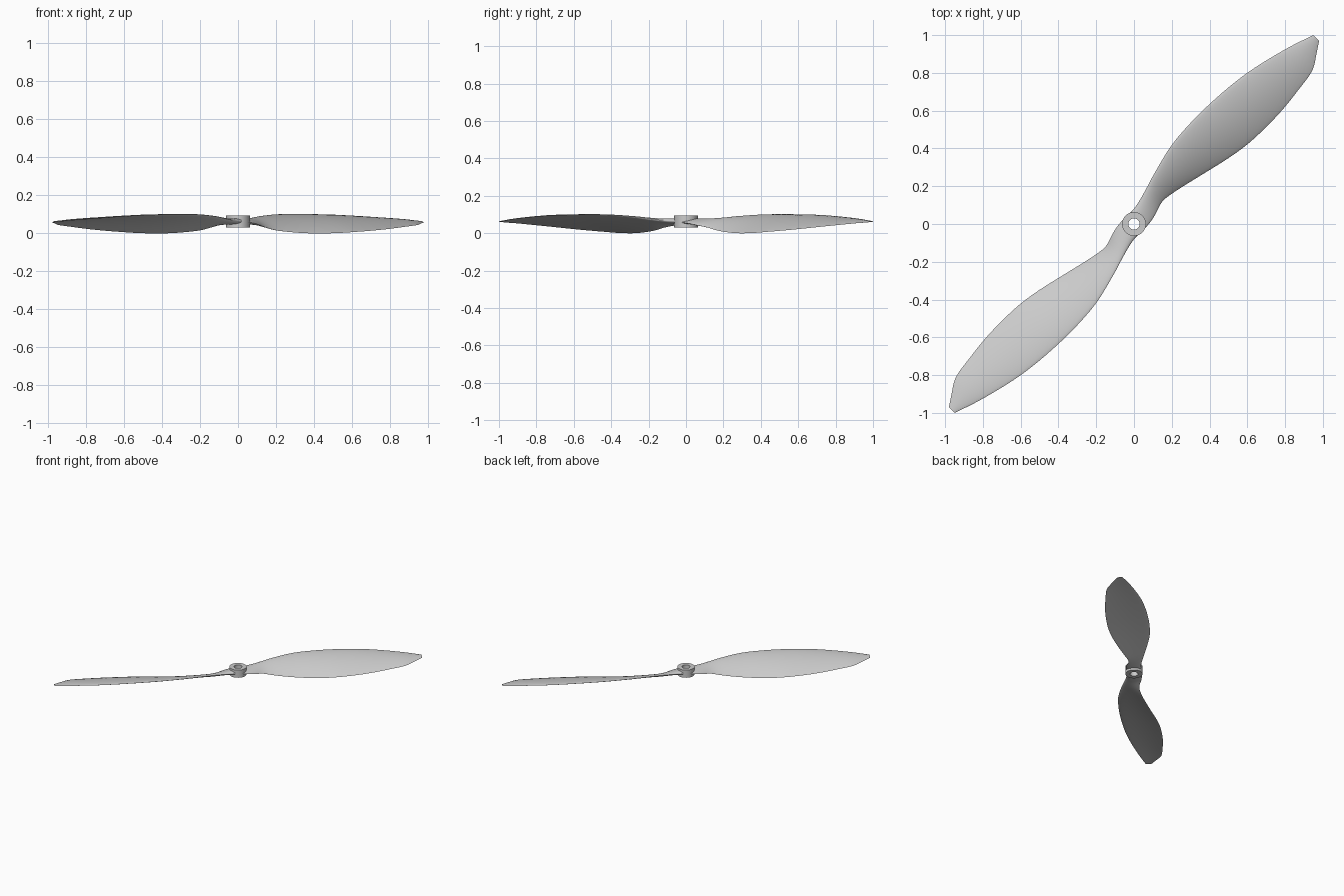
import bpy, bmesh, math
from mathutils import Vector, Matrix

if "Cube" in bpy.data.objects:
    bpy.data.objects.remove(bpy.data.objects["Cube"])

grey = bpy.data.materials.new("light grey plastic")
grey.use_nodes = True
grey.diffuse_color = (0.6, 0.6, 0.6, 1)
grey.node_tree.nodes["Principled BSDF"].inputs["Base Color"].default_value = (0.6, 0.6, 0.6, 1)

# Blade stations: radius, high edge (offset, height), low edge (offset, height), thickness
STATIONS = [
    (0, .058, .064, -.058, .06, .034),
    (.06, .058, .066, -.055, .055, .032),
    (.12, .07, .071, -.043, .044, .028),
    (.19, .09, .079, -.022, .03, .024),
    (.28, .117, .089, -.033, .013, .021),
    (.44, .155, .099, -.07, .001, .019),
    (.6, .167, .1, -.107, .001, .018),
    (.73, .166, .099, -.127, .007, .017),
    (.87, .157, .096, -.132, .015, .015),
    (1, .14, .09, -.127, .024, .013),
    (1.12, .114, .083, -.113, .034, .011),
    (1.24, .082, .075, -.094, .044, .009),
    (1.32, .056, .068, -.046, .053, .007),
    (1.379, .035, .063, -.007, .058, .005),
]
STEPS = 3      # extra sections between stations
CHORD = 14     # points from edge to edge


def smooth_stations():
    """Pass a smooth curve through the stations."""
    pts = [Vector(s) for s in STATIONS]
    pts = [pts[0]] + pts + [pts[-1]]
    out = []
    for a, b, c, d in zip(pts, pts[1:], pts[2:], pts[3:]):
        for k in range(STEPS):
            t = k / STEPS
            out.append(b + (c - a) * (t / 2) + (a * 2 - b * 5 + c * 4 - d) * (t * t / 2)
                       + (b * 3 - a - c * 3 + d) * (t ** 3 / 2))
    return out + [pts[-1]]


def section(station):
    """Closed cambered aerofoil: along the top, then back along the bottom."""
    r, vh, zh, vl, zl, thick = station
    low, high = Vector((r, vl, zl)), Vector((r, vh, zh))
    chord = high - low
    normal = Vector((0, -chord.z, chord.y)).normalized()
    camber = 0.045 * chord.length * min(1, r / 0.3)
    top, bottom = [], []
    for i in range(CHORD + 1):
        s = 0.5 - 0.5 * math.cos(math.pi * i / CHORD)
        mid = low + chord * s + normal * (camber * 4 * s * (1 - s))
        half = normal * (thick * math.sqrt(s * (1 - s)) * (0.6 + 0.6 * s))
        top.append(mid + half)
        bottom.append(mid - half)
    return top + bottom[-2:0:-1]


def add_object(name, bm, matrix=Matrix()):
    bmesh.ops.recalc_face_normals(bm, faces=bm.faces)
    mesh = bpy.data.meshes.new(name)
    bm.to_mesh(mesh)
    bm.free()
    mesh.transform(matrix)
    mesh.materials.append(grey)
    obj = bpy.data.objects.new(name, mesh)
    bpy.context.collection.objects.link(obj)
    return obj


def select(obj):
    bpy.ops.object.select_all(action='DESELECT')
    obj.select_set(True)
    bpy.context.view_layer.objects.active = obj


def loft(name, rings, matrix=Matrix(), closed=False):
    """Skin a row of rings, either capped or joined into a loop."""
    bm = bmesh.new()
    rows = [[bm.verts.new(p) for p in ring] for ring in rings]
    n = len(rows[0])
    pairs = list(zip(rows, rows[1:]))
    if closed:
        pairs.append((rows[-1], rows[0]))
    else:
        bm.faces.new(rows[0])
        bm.faces.new(rows[-1])
    for a, b in pairs:
        for i in range(n):
            j = (i + 1) % n
            bm.faces.new((a[i], a[j], b[j], b[i]))
    return add_object(name, bm, matrix)


def circle(radius, z, count=48):
    return [Vector((radius * math.cos(math.tau * i / count),
                    radius * math.sin(math.tau * i / count), z)) for i in range(count)]


# Hub: a short tube with a shaft hole
OUTER, BORE, BASE, TOP = 0.063, 0.03, 0.032, 0.094
hub = loft("hub", [circle(OUTER, BASE), circle(OUTER, TOP),
                   circle(BORE, TOP), circle(BORE, BASE)], closed=True)

# Two twisted blades, half a turn apart, with the shaft hole cut through their roots
cutter = loft("shaft_cutter", [circle(BORE, -0.1), circle(BORE, 0.2)])
cutter.hide_render = True
sections = [section(s) for s in smooth_stations()]
parts = [hub]
for name, angle in (("left_blade", 45), ("right_blade", 225)):
    blade = loft(name, sections, Matrix.Rotation(math.radians(angle), 4, 'Z'))
    cut = blade.modifiers.new("shaft hole", 'BOOLEAN')
    cut.operation, cut.solver, cut.object = 'DIFFERENCE', 'EXACT', cutter
    select(blade)
    bpy.ops.object.modifier_apply(modifier=cut.name)
    parts.append(blade)
bpy.data.objects.remove(cutter)

for part in parts:
    select(part)
    bpy.ops.object.shade_smooth_by_angle(angle=math.radians(40))
